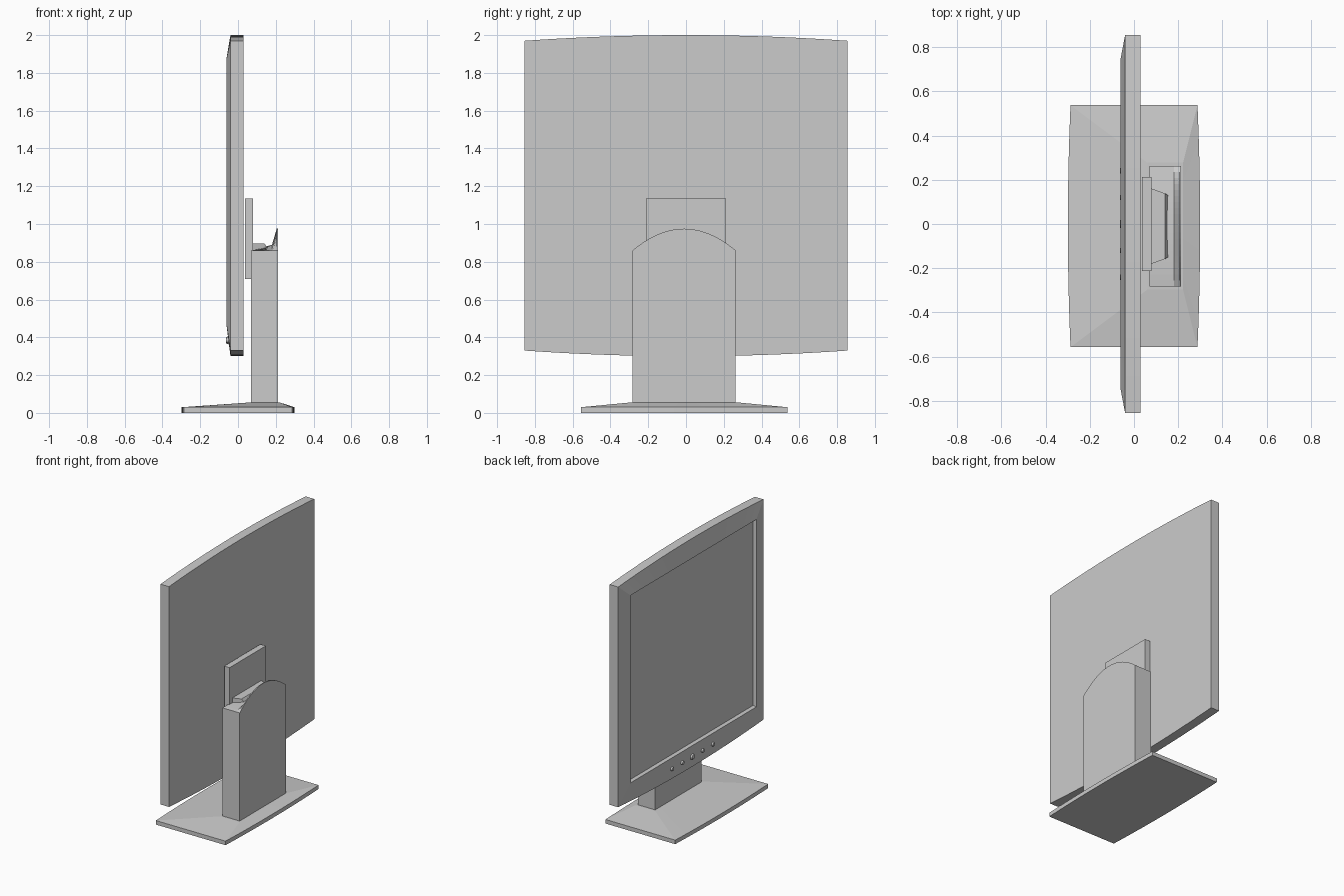
import bpy
import bmesh
from math import pi

cube = bpy.data.objects.get("Cube")
if cube:
    bpy.data.objects.remove(cube, do_unlink=True)

grey = bpy.data.materials.new("light grey")
grey.use_nodes = True
COLOUR = (0.6, 0.6, 0.6, 1)
grey.diffuse_color = COLOUR
grey.node_tree.nodes["Principled BSDF"].inputs["Base Color"].default_value = COLOUR

STEPS = 20
STAND_Y = -0.01


def ring(half, low, high, low_sag=0.0, high_sag=0.0):
    """Outline with two straight ends and two sides that may bow outward."""
    us = [2 * i / STEPS - 1 for i in range(STEPS + 1)]
    near = [(half * u, low - low_sag * (1 - u * u)) for u in us]
    far = [(half * u, high + high_sag * (1 - u * u)) for u in reversed(us)]
    return near + far


def upright(x, outline, dy=0.0):
    return [(x, y + dy, z) for y, z in outline]


def level(z, outline, dy=0.0):
    return [(x, y + dy, z) for y, x in outline]


def loft(name, rings):
    """Skin a list of matching outlines and cap both ends."""
    bm = bmesh.new()
    loops = [[bm.verts.new(p) for p in r] for r in rings]
    for a, b in zip(loops, loops[1:]):
        for i in range(len(a)):
            j = (i + 1) % len(a)
            bm.faces.new((a[i], a[j], b[j], b[i]))
    bm.faces.new(loops[0])
    bm.faces.new(loops[-1])
    bmesh.ops.recalc_face_normals(bm, faces=bm.faces)
    mesh = bpy.data.meshes.new(name)
    bm.to_mesh(mesh)
    bm.free()
    obj = bpy.data.objects.new(name, mesh)
    bpy.context.collection.objects.link(obj)
    mesh.materials.append(grey)
    return obj


# Display: bowed housing, raised bezel and recessed screen
housing = ring(0.855, 0.33, 1.97, 0.03, 0.03)
opening = ring(0.74, 0.474, 1.87)
screen = ring(0.73, 0.484, 1.86)
loft("display_panel", [
    upright(0.03, housing), upright(-0.04, housing),
    upright(-0.062, opening), upright(-0.042, screen)])

# Control buttons along the lower bezel
for i in range(-2, 3):
    radius = 0.024 if i == 0 else 0.017
    bpy.ops.mesh.primitive_cone_add(
        vertices=16, radius1=radius, radius2=radius * 0.7, depth=0.02,
        location=(-0.053, 0.12 * i, 0.385), rotation=(0, -pi / 2, 0))
    button = bpy.context.object
    button.name = "button_%d" % (i + 3)
    button.data.materials.append(grey)

# Mounting plate behind the display
plate = ring(0.213, 0.71, 1.135)
loft("mounting_plate", [upright(0.036, plate), upright(0.08, plate)])

# Tapered arm from the plate into the column
loft("mount_arm", [
    upright(0.08, ring(0.17, 0.77, 0.897), STAND_Y),
    upright(0.14, ring(0.148, 0.78, 0.897), STAND_Y),
    upright(0.157, ring(0.138, 0.8, 0.87), STAND_Y)])

# Column with an arched back and a scooped top
loft("stand_column", [
    upright(0.07, ring(0.273, 0.04, 0.86), STAND_Y),
    upright(0.18, ring(0.273, 0.04, 0.86, 0, 0.03), STAND_Y),
    upright(0.205, ring(0.273, 0.04, 0.86, 0, 0.115), STAND_Y),
    upright(0.212, ring(0.273, 0.04, 0.86, 0, 0.115), STAND_Y)])

# Foot: bowed slab rising to a collar around the column
foot = ring(0.547, -0.287, 0.287, 0.012, 0.012)
collar = ring(0.287, 0.06, 0.222)
loft("stand_foot", [
    level(0, foot, STAND_Y), level(0.03, foot, STAND_Y),
    level(0.055, collar, STAND_Y)])
